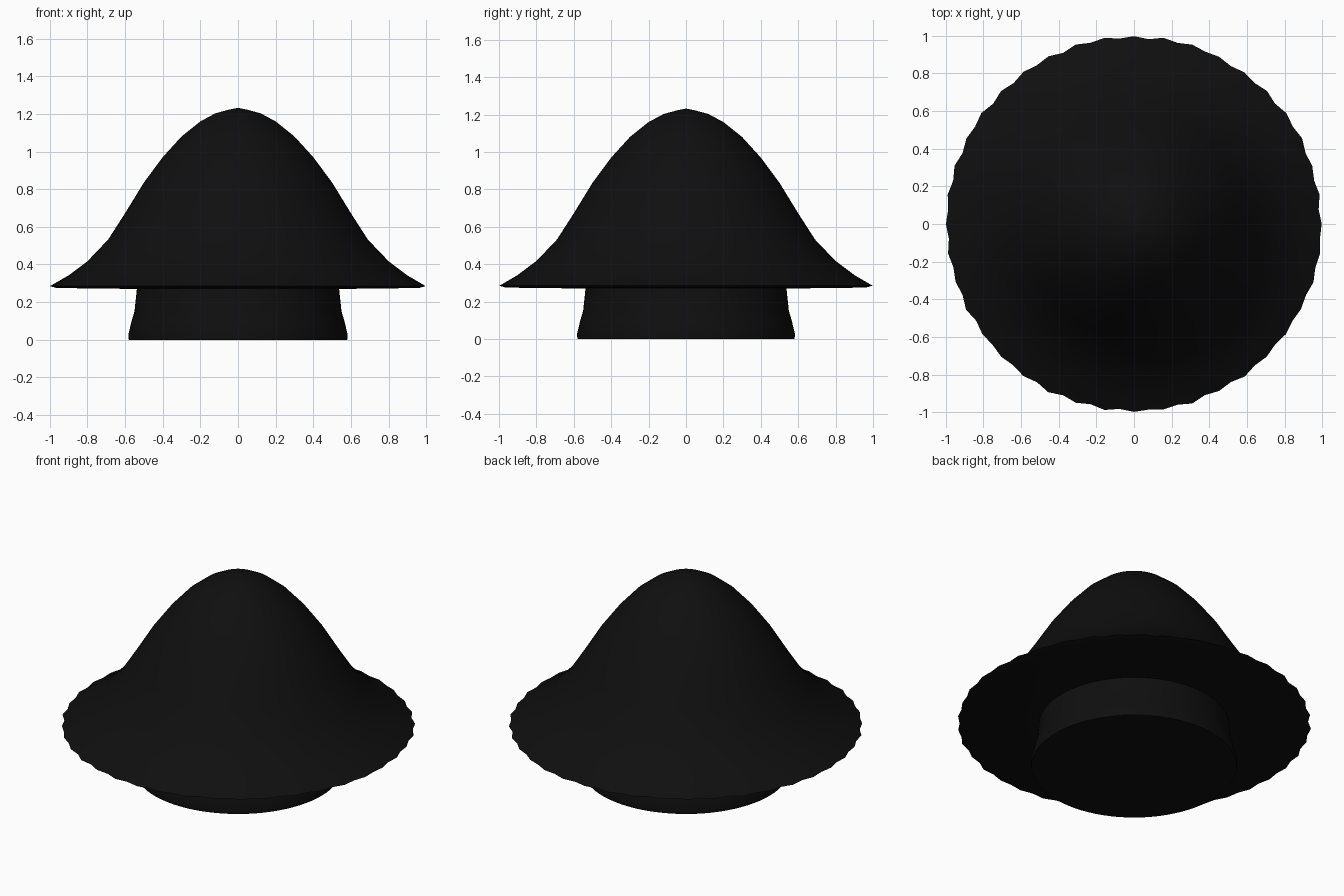
import bpy, bmesh, math, random

if "Cube" in bpy.data.objects:
    bpy.data.objects.remove(bpy.data.objects["Cube"])

random.seed(4)
SEG = 80

black = bpy.data.materials.new("soft black")
black.diffuse_color = (0.0047, 0.0047, 0.0047, 1)
black.use_nodes = True
black.node_tree.nodes["Principled BSDF"].inputs["Base Color"].default_value = black.diffuse_color


def lathe(name, profile, wobble=None):
    """Revolve (radius, z) points around z; radius 0 makes a pole."""
    bm = bmesh.new()
    rings = []
    for r, z in profile:
        if r == 0:
            rings.append([bm.verts.new((0, 0, z))] * SEG)
            continue
        ring = []
        for i in range(SEG):
            a = 2 * math.pi * i / SEG
            q = r * (wobble[i] if wobble and r > 0.95 else 1)
            ring.append(bm.verts.new((q * math.cos(a), q * math.sin(a), z)))
        rings.append(ring)
    for a, b in zip(rings, rings[1:]):
        for i in range(SEG):
            j = (i + 1) % SEG
            face = list(dict.fromkeys((a[i], a[j], b[j], b[i])))
            bm.faces.new(face)
    bmesh.ops.recalc_face_normals(bm, faces=bm.faces)
    mesh = bpy.data.meshes.new(name)
    bm.to_mesh(mesh)
    bm.free()
    obj = bpy.data.objects.new(name, mesh)
    bpy.context.collection.objects.link(obj)
    mesh.materials.append(black)
    bpy.ops.object.select_all(action='DESELECT')
    obj.select_set(True)
    bpy.context.view_layer.objects.active = obj
    bpy.ops.object.shade_smooth_by_angle(angle=math.radians(35))
    return obj


# Bell-shaped cap with a slightly ragged brim and flat underside
ragged = [1 + (0.004 if i % 2 == 0 else -0.008) + random.uniform(-0.004, 0.004)
          for i in range(SEG)]
lathe("cap", [
    (0, 1.232), (0.05, 1.222), (0.12, 1.203), (0.2, 1.16), (0.3, 1.08),
    (0.4, 0.97), (0.5, 0.835), (0.6, 0.672), (0.69, 0.532), (0.8, 0.417),
    (0.9, 0.342), (0.995, 0.285), (0.96, 0.275), (0.54, 0.27), (0, 0.27)], ragged)

# Short flared stem with a closed base
lathe("stem", [(0, 0.29), (0.535, 0.29), (0.55, 0.15), (0.565, 0.1),
               (0.583, 0.025), (0.58, 0.0), (0, 0.0)])
